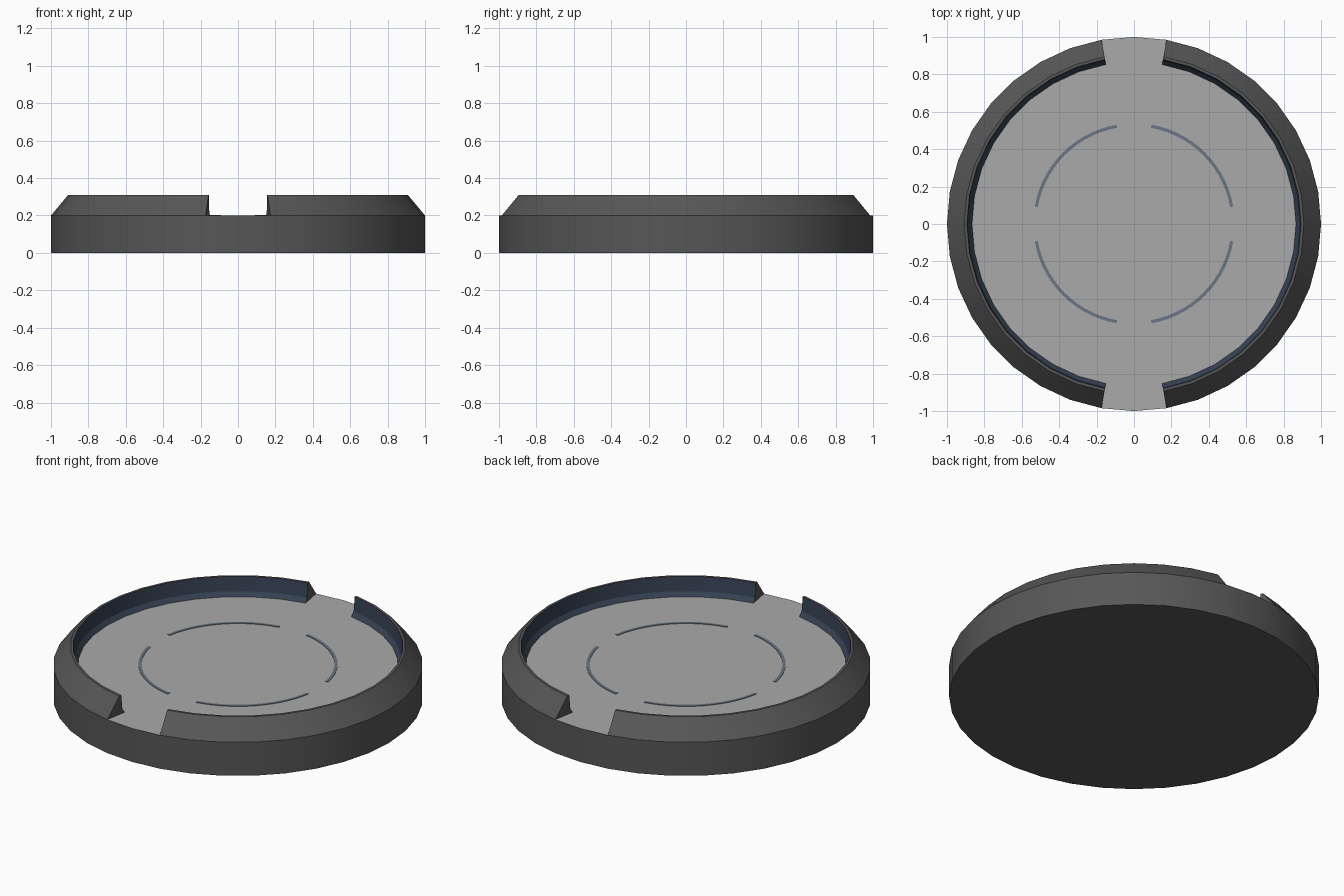
import bpy, bmesh
from math import sin, cos, radians

if "Cube" in bpy.data.objects:
    bpy.data.objects.remove(bpy.data.objects["Cube"])


def material(name, rgb):
    m = bpy.data.materials.new(name)
    m.diffuse_color = (*rgb, 1)
    m.use_nodes = True
    m.node_tree.nodes["Principled BSDF"].inputs["Base Color"].default_value = m.diffuse_color
    return m


charcoal = material("charcoal", (0.095, 0.095, 0.095))
grey = material("floor_grey", (0.40, 0.40, 0.40))
navy = material("navy", (0.036, 0.054, 0.088))
slate = material("slate_blue", (0.14, 0.18, 0.235))


def finish(name, bm, mats):
    me = bpy.data.meshes.new(name)
    bm.to_mesh(me)
    bm.free()
    for m in mats:
        me.materials.append(m)
    ob = bpy.data.objects.new(name, me)
    bpy.context.collection.objects.link(ob)
    bpy.ops.object.select_all(action='DESELECT')
    ob.select_set(True)
    bpy.context.view_layer.objects.active = ob
    bpy.ops.object.shade_smooth_by_angle(angle=radians(25))
    return ob


def sweep(name, profile, mat_ids, start, end, step, mats, caps=True):
    """Sweep an (r, z) profile about z; mat_ids gives one colour per strip."""
    bm = bmesh.new()
    n = round((end - start) / step)
    rings = []
    for i in range(n + 1):
        a = radians(start + i * step)
        rings.append([bm.verts.new((r * cos(a), r * sin(a), z)) for r, z in profile])
    for p, q in zip(rings, rings[1:]):
        for j, mid in enumerate(mat_ids):
            bm.faces.new((p[j], q[j], q[j + 1], p[j + 1])).material_index = mid
    if caps:
        bm.faces.new(rings[0])
        bm.faces.new(rings[-1][::-1])
    return finish(name, bm, mats)


# Base disc with a pale top
bm = bmesh.new()
bmesh.ops.create_circle(bm, cap_ends=True, segments=36, radius=1)
top = bmesh.ops.extrude_face_region(bm, geom=bm.faces[:])
bmesh.ops.translate(bm, vec=(0, 0, 0.2),
                    verts=[v for v in top["geom"] if isinstance(v, bmesh.types.BMVert)])
bmesh.ops.recalc_face_normals(bm, faces=bm.faces[:])
for f in bm.faces:
    f.material_index = int(f.normal.z > 0.5)
finish("base_disc", bm, [charcoal, grey])

# Two bevelled rim halves with navy inner walls, notched front and back
rim = [(1, 0.2), (0.908, 0.31), (0.893, 0.31), (0.885, 0.225), (0.866, 0.2)]
for side, start in (("right", -80), ("left", 100)):
    sweep("rim_" + side, rim, [0, 0, 1, 1], start, start + 160, 10, [charcoal, navy])

# Four thin arc markings on the floor
for k in range(4):
    sweep(f"floor_arc_{k + 1}", [(0.539, 0.2), (0.539, 0.203), (0.522, 0.203), (0.522, 0.2)],
          [0, 0, 0], 10 + 90 * k, 80 + 90 * k, 5, [slate])
